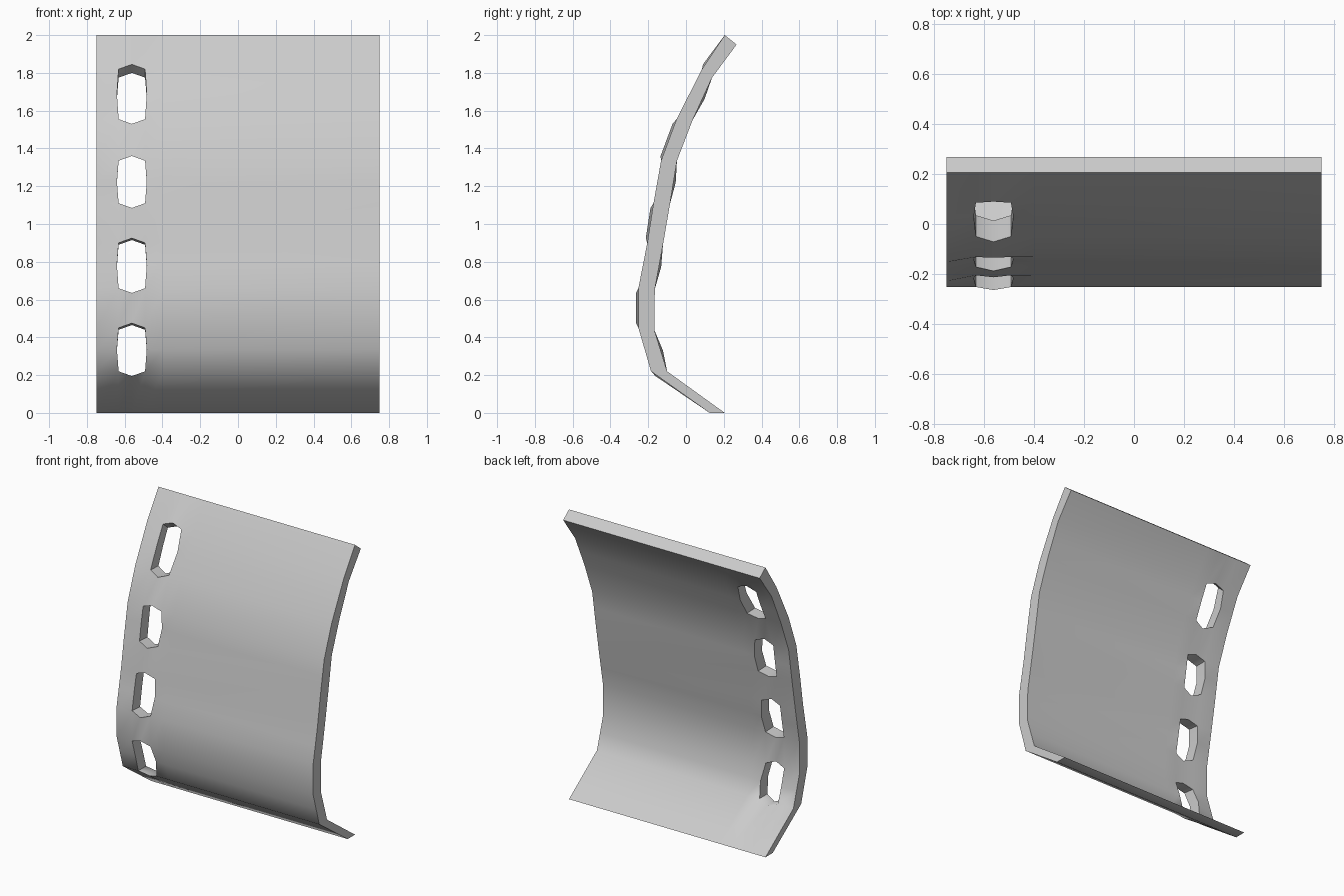
import bpy, bmesh

if "Cube" in bpy.data.objects:
    bpy.data.objects.remove(bpy.data.objects["Cube"])

# side profile rows: outer (y, z) and inner (y, z)
outer = [(0.125, 0), (-0.185, 0.22), (-0.252, 0.45), (-0.252, 0.66), (-0.205, 0.90),
         (-0.172, 1.11), (-0.132, 1.335), (-0.05, 1.555), (0.085, 1.82), (0.205, 2.0)]
inner = [(0.205, 0), (-0.10, 0.22), (-0.168, 0.44), (-0.165, 0.655), (-0.122, 0.89),
         (-0.085, 1.105), (-0.048, 1.335), (0.035, 1.55), (0.138, 1.775), (0.268, 1.95)]
xs = [-0.75, -0.632, -0.562, -0.492, -0.40, 0.75]


def at(prof, t):
    i = min(int(t), len(prof) - 2)
    f = t - i
    a, b = prof[i], prof[i + 1]
    return a[0] + (b[0] - a[0]) * f, a[1] + (b[1] - a[1]) * f


# hole rows get an extra middle row
ts = []
for i in range(10):
    ts.append(float(i))
    if i % 2 == 1 and i < 9:
        ts.append(i + 0.5)

bm = bmesh.new()


def sheet(prof):
    grid = []
    for t in ts:
        row = []
        for c, x in enumerate(xs):
            y, z = at(prof, t)
            mid = t % 1 > 0
            hole_row = 0 < t < 9
            if mid and c in (1, 3):              # hole sides
                x += -0.009 if c == 1 else 0.009
                y += 0.012
            elif c == 2 and hole_row and not mid:  # hole top and bottom points
                s = -1 if t % 2 == 1 else 1
                slope_i = int(t) if s > 0 else int(t) - 1
                a, b = prof[slope_i], prof[slope_i + 1]
                y += s * 0.025 * (b[0] - a[0]) / (b[1] - a[1]) - 0.012
                z += s * 0.025
            row.append(None if mid and c == 2 else bm.verts.new((x, y, z)))
        grid.append(row)
    return grid


front, back = sheet(outer), sheet(inner)
edges = {}
twin = {}
for r in range(len(ts)):
    for c in range(len(xs)):
        if front[r][c]:
            twin[front[r][c]] = back[r][c]

# skins, leaving the cells around each hole centre open
for r in range(len(ts) - 1):
    for c in range(len(xs) - 1):
        q = [front[r][c], front[r][c + 1], front[r + 1][c + 1], front[r + 1][c]]
        if None in q:
            continue
        bm.faces.new(q)
        bm.faces.new([twin[v] for v in reversed(q)])
        for a, b in zip(q, q[1:] + q[:1]):
            edges[(a, b)] = True

# rim and hole walls
for a, b in edges:
    if (b, a) not in edges:
        bm.faces.new([b, a, twin[a], twin[b]])
bmesh.ops.recalc_face_normals(bm, faces=bm.faces)

mesh = bpy.data.meshes.new("curved_panel")
bm.to_mesh(mesh)
bm.free()
panel = bpy.data.objects.new("curved_panel", mesh)
bpy.context.collection.objects.link(panel)
bpy.context.view_layer.objects.active = panel
panel.select_set(True)
bpy.ops.object.shade_smooth_by_angle(angle=0.75)
